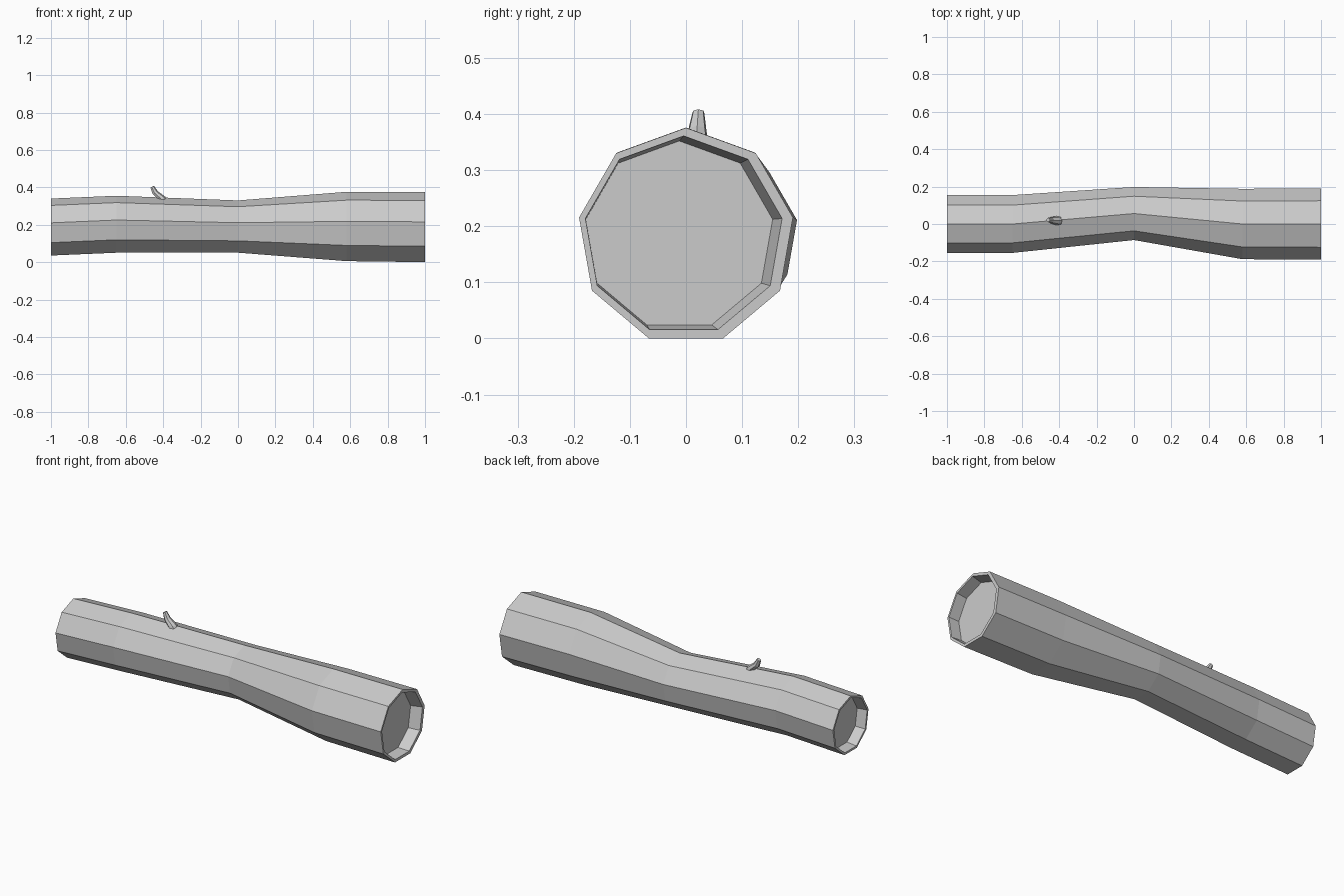
import bpy, bmesh
from math import sin, cos, pi
from mathutils import Vector

if "Cube" in bpy.data.objects:
    bpy.data.objects.remove(bpy.data.objects["Cube"])


def make_tube(name, rings, sides):
    """Skin a list of (centre, radius, u axis, v axis) rings and cap both ends."""
    bm = bmesh.new()
    loops = []
    for centre, r, u, v in rings:
        c, u, v = Vector(centre), Vector(u).normalized(), Vector(v).normalized()
        loops.append([bm.verts.new(c + r * (sin(2 * pi * i / sides) * u + cos(2 * pi * i / sides) * v))
                      for i in range(sides)])
    for a, b in zip(loops, loops[1:]):
        for i in range(sides):
            j = (i + 1) % sides
            bm.faces.new((a[i], a[j], b[j], b[i]))
    bm.faces.new(loops[0])
    bm.faces.new(loops[-1])
    bmesh.ops.recalc_face_normals(bm, faces=bm.faces)
    mesh = bpy.data.meshes.new(name)
    bm.to_mesh(mesh)
    bm.free()
    obj = bpy.data.objects.new(name, mesh)
    bpy.context.collection.objects.link(obj)
    return obj


# Log: nine-sided bent trunk, with a thin rim and recessed disc at each end
Y, Z = (0, 1, 0), (0, 0, 1)
profile = [  # x, y, z, radius
    (-0.945, 0.000, 0.183, 0.137),
    (-1.000, 0.000, 0.183, 0.145),
    (-1.000, 0.000, 0.183, 0.157),
    (-0.650, 0.000, 0.198, 0.157),
    (0.000, 0.056, 0.186, 0.144),
    (0.580, 0.000, 0.185, 0.191),
    (1.000, 0.000, 0.182, 0.1935),
    (1.000, -0.004, 0.183, 0.178),
    (0.940, -0.012, 0.183, 0.169),
]
make_tube("log", [((x, y, z), r, Y, Z) for x, y, z, r in profile], 9)

# Twig stub: small tapered branch leaning along the log
twig = [
    ((-0.403, 0.018, 0.332), 0.025, (1, 0, 0.1)),
    ((-0.412, 0.018, 0.345), 0.024, (1, 0, 0.2)),
    ((-0.443, 0.020, 0.371), 0.017, (1, 0, 0.5)),
    ((-0.459, 0.022, 0.403), 0.011, (1, 0, 0.55)),
]
make_tube("twig_stub", [(c, r, Y, u) for c, r, u in twig], 7)
